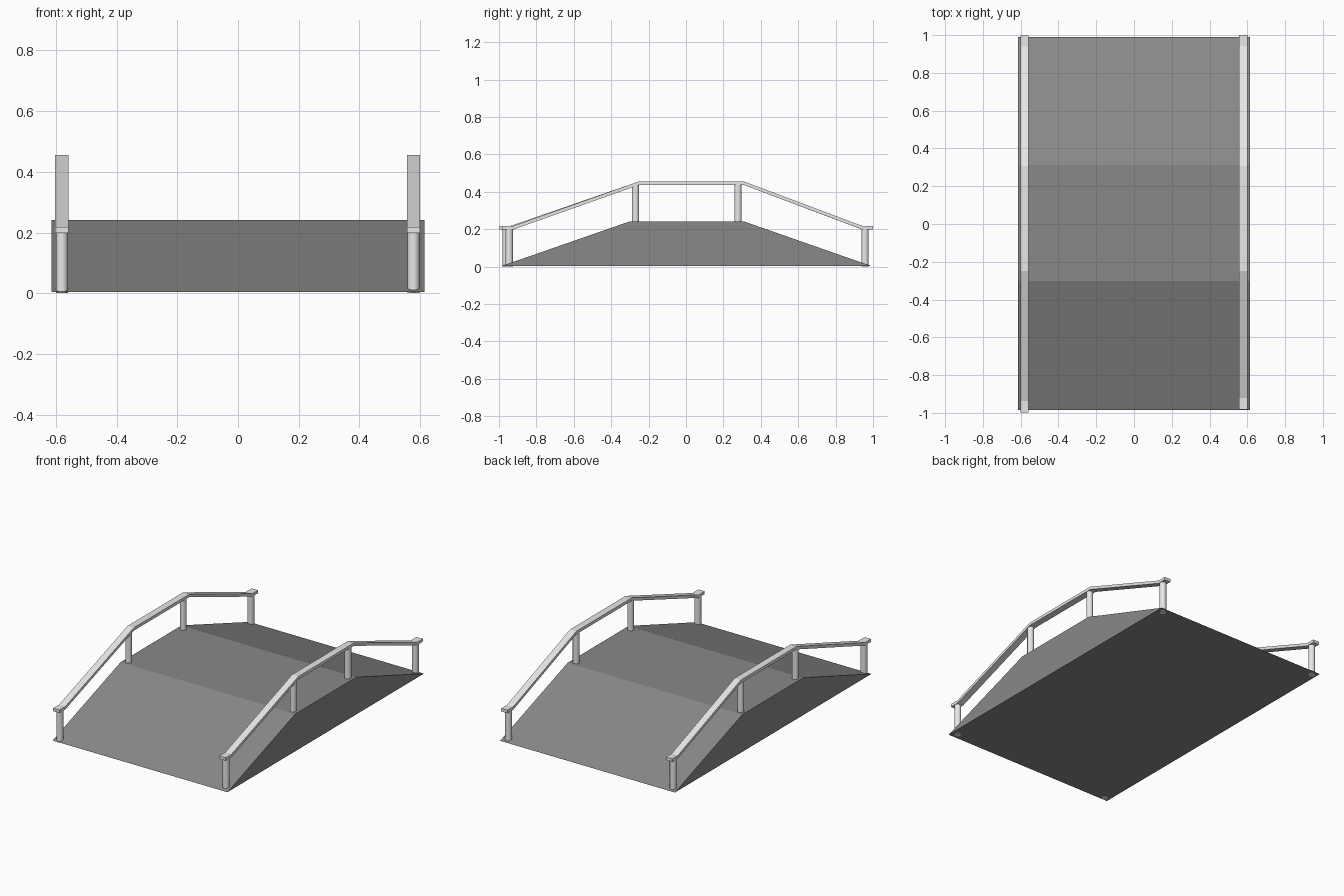
import bpy, bmesh, math

if "Cube" in bpy.data.objects:
    bpy.data.objects.remove(bpy.data.objects["Cube"])


def material(name, value):
    m = bpy.data.materials.new(name)
    m.diffuse_color = (*value, 1.0)
    m.use_nodes = True
    m.node_tree.nodes["Principled BSDF"].inputs["Base Color"].default_value = m.diffuse_color
    return m


deck_grey = material("deck grey", (0.25, 0.25, 0.24))
rail_grey = material("light rail grey", (0.8, 0.8, 0.8))


def extrude_profile(name, profile, x0, x1, mat):
    """Extrude a closed (y, z) outline along x."""
    bm = bmesh.new()
    face = bm.faces.new([bm.verts.new((x0, y, z)) for y, z in profile])
    ext = bmesh.ops.extrude_face_region(bm, geom=[face])
    moved = [v for v in ext["geom"] if isinstance(v, bmesh.types.BMVert)]
    bmesh.ops.translate(bm, verts=moved, vec=(x1 - x0, 0, 0))
    bmesh.ops.recalc_face_normals(bm, faces=bm.faces)
    me = bpy.data.meshes.new(name)
    bm.to_mesh(me)
    bm.free()
    ob = bpy.data.objects.new(name, me)
    bpy.context.collection.objects.link(ob)
    me.materials.append(mat)
    return ob


def post(name, x, y, z0, z1):
    bpy.ops.mesh.primitive_cylinder_add(vertices=24, radius=0.02, depth=z1 - z0,
                                        location=(x, y, (z0 + z1) / 2))
    ob = bpy.context.object
    ob.name = name
    ob.data.materials.append(rail_grey)
    bpy.ops.object.shade_smooth_by_angle(angle=math.radians(40))


# Ramped deck
extrude_profile("deck", [(-0.985, 0.004), (0.99, 0.004), (0.312, 0.241), (-0.303, 0.241)],
                -0.615, 0.615, deck_grey)

# Handrails and their posts, the two sides slightly offset along y
for side, x, start, end in (("left", -0.58, -0.998, 0.998), ("right", 0.578, -0.982, 1.0)):
    top = [(start, 0.218), (start + 0.06, 0.218), (-0.25, 0.456),
           (0.308, 0.456), (end - 0.058, 0.218), (end, 0.218)]
    under = [(y, z - 0.019) for y, z in reversed(top)]
    extrude_profile(side + "_handrail", top + under, x - 0.022, x + 0.022, rail_grey)
    posts = (("front", start + 0.037, 0.0, 0.203), ("mid_front", -0.27, 0.23, 0.44),
             ("mid_back", 0.278, 0.23, 0.44), ("back", 0.957, 0.0, 0.203))
    for label, y, z0, z1 in posts:
        post(f"{side}_{label}_post", x, y, z0, z1)
